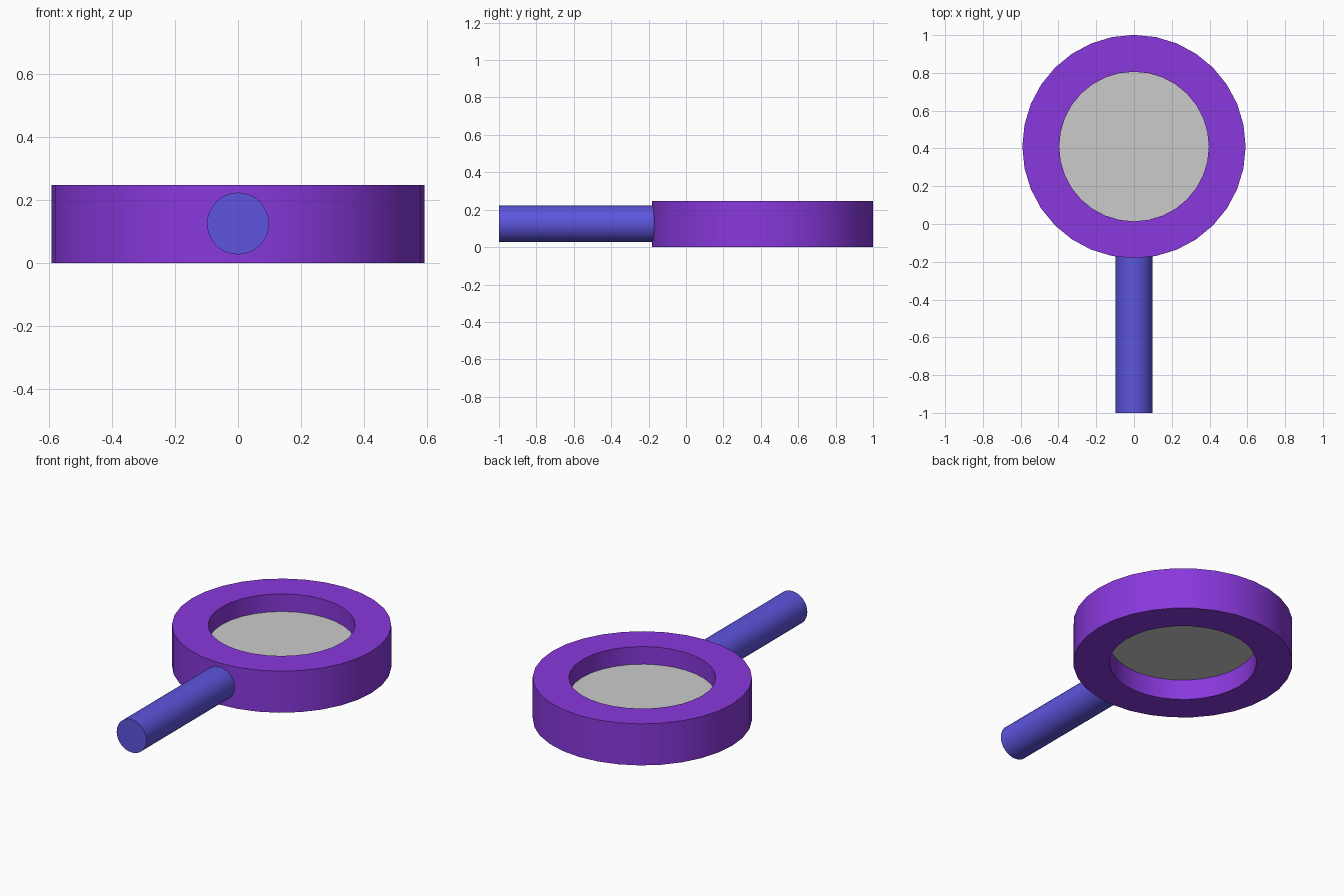
import bpy, bmesh, math

if "Cube" in bpy.data.objects:
    bpy.data.objects.remove(bpy.data.objects["Cube"])

CY, OUT, INN, H = 0.41, 0.591, 0.396, 0.247
SEG = 32


def material(name, rgb):
    m = bpy.data.materials.new(name)
    m.diffuse_color = (*rgb, 1)
    m.use_nodes = True
    m.node_tree.nodes["Principled BSDF"].inputs["Base Color"].default_value = m.diffuse_color
    return m


def finish(ob, mat=None):
    if mat:
        ob.data.materials.append(mat)
    bpy.ops.object.select_all(action='DESELECT')
    ob.select_set(True)
    bpy.context.view_layer.objects.active = ob
    bpy.ops.object.shade_smooth_by_angle(angle=math.radians(35))


def cylinder(name, r, depth, loc, rot=(0, 0, 0), mat=None):
    bpy.ops.mesh.primitive_cylinder_add(vertices=SEG, radius=r, depth=depth,
                                        location=loc, rotation=rot)
    ob = bpy.context.object
    ob.name = name
    finish(ob, mat)
    return ob


purple = material("purple", (0.25, 0.04, 0.72))
blue = material("blue", (0.11, 0.09, 0.72))

# Frame: rectangular section swept into a ring
bm = bmesh.new()
section = [(INN, 0), (OUT, 0), (OUT, H), (INN, H)]
rings = []
for i in range(SEG):
    a = 2 * math.pi * i / SEG
    rings.append([bm.verts.new((r * math.cos(a), r * math.sin(a), z)) for r, z in section])
for i in range(SEG):
    a, b = rings[i], rings[(i + 1) % SEG]
    for j in range(4):
        k = (j + 1) % 4
        bm.faces.new((a[j], b[j], b[k], a[k]))
bmesh.ops.recalc_face_normals(bm, faces=bm.faces)
me = bpy.data.meshes.new("lens_frame")
bm.to_mesh(me)
bm.free()
frame = bpy.data.objects.new("lens_frame", me)
frame.location = (0, CY, 0)
bpy.context.collection.objects.link(frame)
finish(frame, purple)

# Thin lens halfway up the frame
cylinder("lens", INN + 0.002, 0.022, (0, CY, 0.131))

# Round handle, its end sunk into the frame
y0, y1 = -1.0, -0.12
cylinder("handle", 0.098, y1 - y0, (0, (y0 + y1) / 2, 0.125),
         (math.pi / 2, 0, 0), blue)
